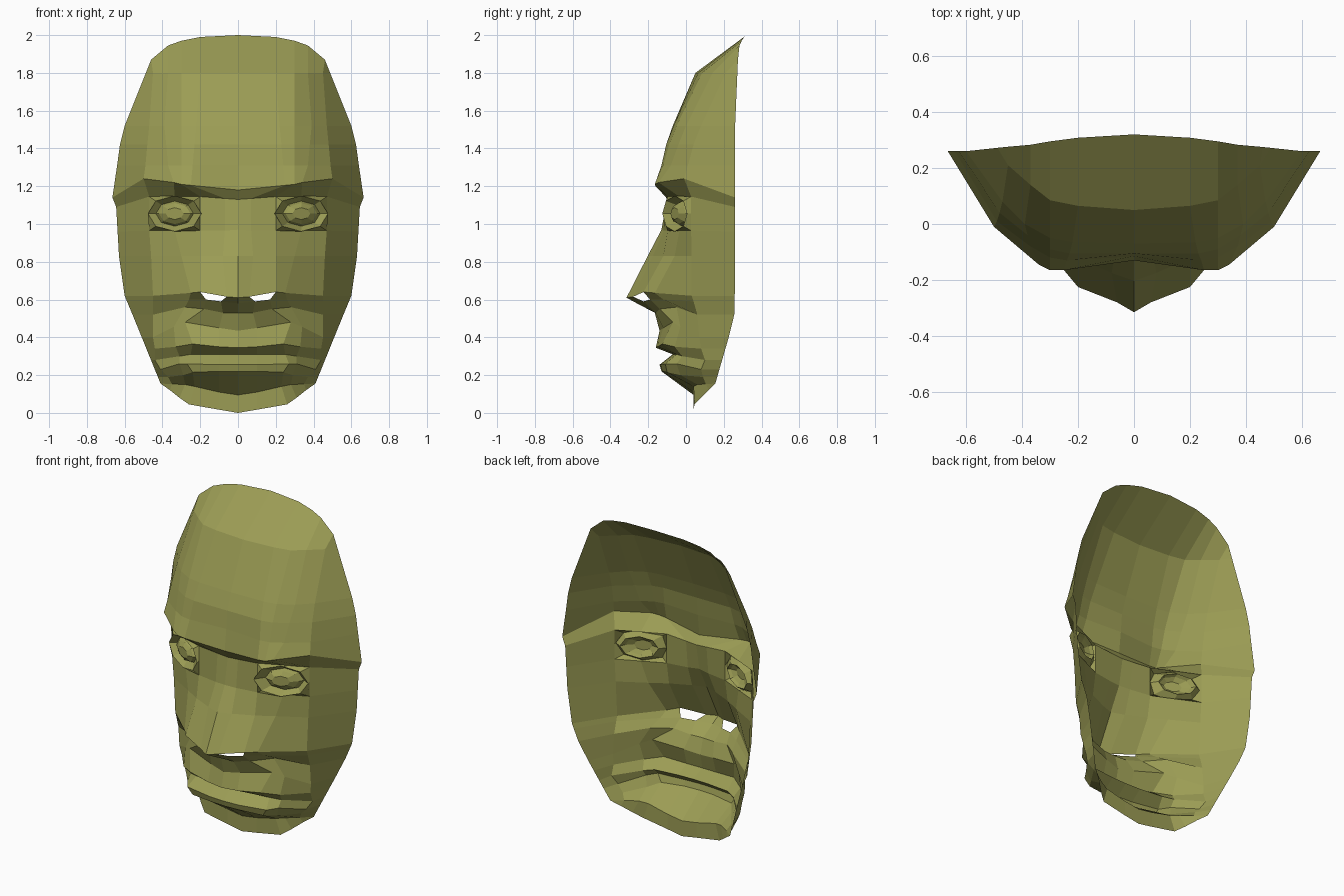
import bpy, bmesh, math

olive = bpy.data.materials.new("olive")
olive.diffuse_color = (0.33, 0.335, 0.09, 1)

# Outer edge of the mask: height, half width, depth
EDGE = [(0.0, 0.26, 0.045), (0.155, 0.41, 0.155), (0.5, 0.55, 0.255), (0.62, 0.6, 0.258),
        (0.83, 0.63, 0.26), (1.09, 0.645, 0.26), (1.14, 0.665, 0.26), (1.24, 0.645, 0.26),
        (1.38, 0.635, 0.26), (1.52, 0.6, 0.26), (1.87, 0.46, 0.275)]


def edge(z):
    for (z0, x0, y0), (z1, x1, y1) in zip(EDGE, EDGE[1:]):
        if z0 <= z <= z1:
            t = (z - z0) / (z1 - z0)
            return (x0 + t * (x1 - x0), y0 + t * (y1 - y0), z)


def eye_y(x):
    return -0.035 + 0.46 * (x - 0.335)


def part(name, rows, holes=(), closed=False):
    """Sheet through rows of points, listed top to bottom, mirrored in x."""
    bm = bmesh.new()
    grid = [[bm.verts.new(p) for p in r] for r in rows]
    n = len(rows[0])
    for i in range(len(rows) - 1):
        for j in range(n if closed else n - 1):
            k = (j + 1) % n
            if (i, j) not in holes:
                bm.faces.new((grid[i][j], grid[i + 1][j], grid[i + 1][k], grid[i][k]))
    if closed:
        bm.faces.new(grid[-1])
    bmesh.ops.remove_doubles(bm, verts=bm.verts, dist=0.0005)
    me = bpy.data.meshes.new(name)
    bm.to_mesh(me)
    bm.free()
    me.materials.append(olive)
    ob = bpy.data.objects.new(name, me)
    bpy.context.collection.objects.link(ob)
    mod = ob.modifiers.new("mirror", 'MIRROR')
    mod.use_clip = True
    return ob


def level(z, *xy):
    """Row of points at one height, ending on the mask edge."""
    return [(x, y, z) for x, y in xy] + [edge(z)]


# Forehead, from the top edge down to the brow ridge
top = [(0, 0.32, 2.0), (0.2, 0.308, 1.99), (0.3, 0.295, 1.97), (0.37, 0.283, 1.945), edge(1.87), edge(1.87)]
ridge = [(0, -0.13, 1.18), (0.25, -0.165, 1.205), (0.3, -0.165, 1.21), (0.34, -0.145, 1.22),
         (0.5, -0.01, 1.24), edge(1.14)]
part("forehead", [
    top,
    level(1.8, (0, 0.05), (0.2, 0.065), (0.3, 0.085), (0.37, 0.14), (0.45, 0.21)),
    level(1.52, (0, -0.07), (0.22, -0.065), (0.3, -0.05), (0.39, 0.0), (0.47, 0.08)),
    level(1.42, (0, -0.105), (0.23, -0.105), (0.3, -0.09), (0.38, -0.04), (0.48, 0.04)),
    level(1.31, (0, -0.115), (0.24, -0.13), (0.3, -0.12), (0.37, -0.08), (0.49, 0.01)),
    ridge])

# Underside of the brow
under = [(0, -0.1, 1.13), (0.07, -0.1, 1.135)] + \
        [(x, eye_y(x), 1.145) for x in (0.2, 0.335, 0.47)] + [edge(1.09)]
part("brow_underside", [ridge, under])

# Cheeks and nose, open at the eye sockets
crease = [(0, -0.315, 0.61), (0.06, -0.28, 0.615), (0.2, -0.225, 0.64), (0.25, -0.165, 0.635),
          (0.45, 0.03, 0.62), edge(0.62)]
part("cheeks_and_nose", [
    under,
    [(0, -0.13, 0.97), (0.07, -0.118, 0.965)] + [(x, eye_y(x), 0.965) for x in (0.2, 0.335, 0.47)] + [edge(0.96)],
    level(0.83, (0, -0.203), (0.08, -0.175), (0.2, -0.12), (0.3, -0.06), (0.46, 0.03)),
    crease], holes=((0, 2), (0, 3)))

# Underside of the nose with open nostrils, and the fold under the cheek
nose_base = [(0, -0.165, 0.53), (0.08, -0.16, 0.53), (0.18, -0.14, 0.55), (0.28, -0.05, 0.56),
             (0.45, 0.06, 0.52), edge(0.52)]
part("nose_underside", [
    crease,
    [(0, -0.26, 0.58), (0.09, -0.225, 0.59), (0.17, -0.19, 0.6), (0.26, -0.12, 0.6),
     (0.45, 0.04, 0.59), edge(0.59)],
    nose_base], holes=((0, 1),))

# Upper lip, mouth and lower lip
mouth = [(0, -0.07, 0.31), (0.1, -0.067, 0.31), (0.25, -0.05, 0.31), (0.31, -0.02, 0.3),
         (0.44, 0.1, 0.28), edge(0.28)]
part("upper_lip", [
    nose_base,
    [(0, -0.14, 0.435), (0.1, -0.12, 0.45), (0.28, -0.07, 0.48), (0.34, -0.03, 0.455),
     (0.45, 0.07, 0.4), edge(0.4)],
    [(0, -0.16, 0.345), (0.1, -0.15, 0.35), (0.24, -0.125, 0.365), (0.33, -0.06, 0.35),
     (0.44, 0.08, 0.34), edge(0.34)],
    mouth])
lip_base = [(0, -0.13, 0.22), (0.1, -0.125, 0.22), (0.24, -0.1, 0.215), (0.29, -0.03, 0.2),
            (0.37, 0.09, 0.19), edge(0.19)]
part("lower_lip", [
    mouth,
    [(0, -0.14, 0.255), (0.1, -0.135, 0.255), (0.27, -0.11, 0.26), (0.31, -0.05, 0.26),
     (0.41, 0.08, 0.23), edge(0.23)],
    lip_base])

# Chin underside and flat chin front
chin = [(0, 0.04, 0.095), (0.1, 0.04, 0.11), (0.23, 0.04, 0.14), (0.28, 0.06, 0.15),
        (0.35, 0.105, 0.153), edge(0.155)]
part("chin", [
    lip_base, chin,
    [(0, 0.04, 0), (0.1, 0.04, 0.017), (0.26, 0.045, 0.045), (0.31, 0.08, 0.08),
     (0.36, 0.12, 0.12), edge(0.155)]])


# Eyes: square socket rim, octagonal lid and eyeball
def eye_ring(scale, push, square=False):
    pts = []
    for i in range(8):
        c, s = math.cos(i * math.pi / 4), math.sin(i * math.pi / 4)
        if square:
            c, s = round(c), round(s)
        x = 0.335 + 0.135 * scale * c
        pts.append((x, eye_y(x) + push, 1.055 + 0.09 * scale * s))
    return pts


part("eye", [eye_ring(1, 0, True), eye_ring(1.05, -0.025), eye_ring(0.74, 0.015),
             eye_ring(0.62, -0.005), eye_ring(0.35, -0.025)], closed=True)
